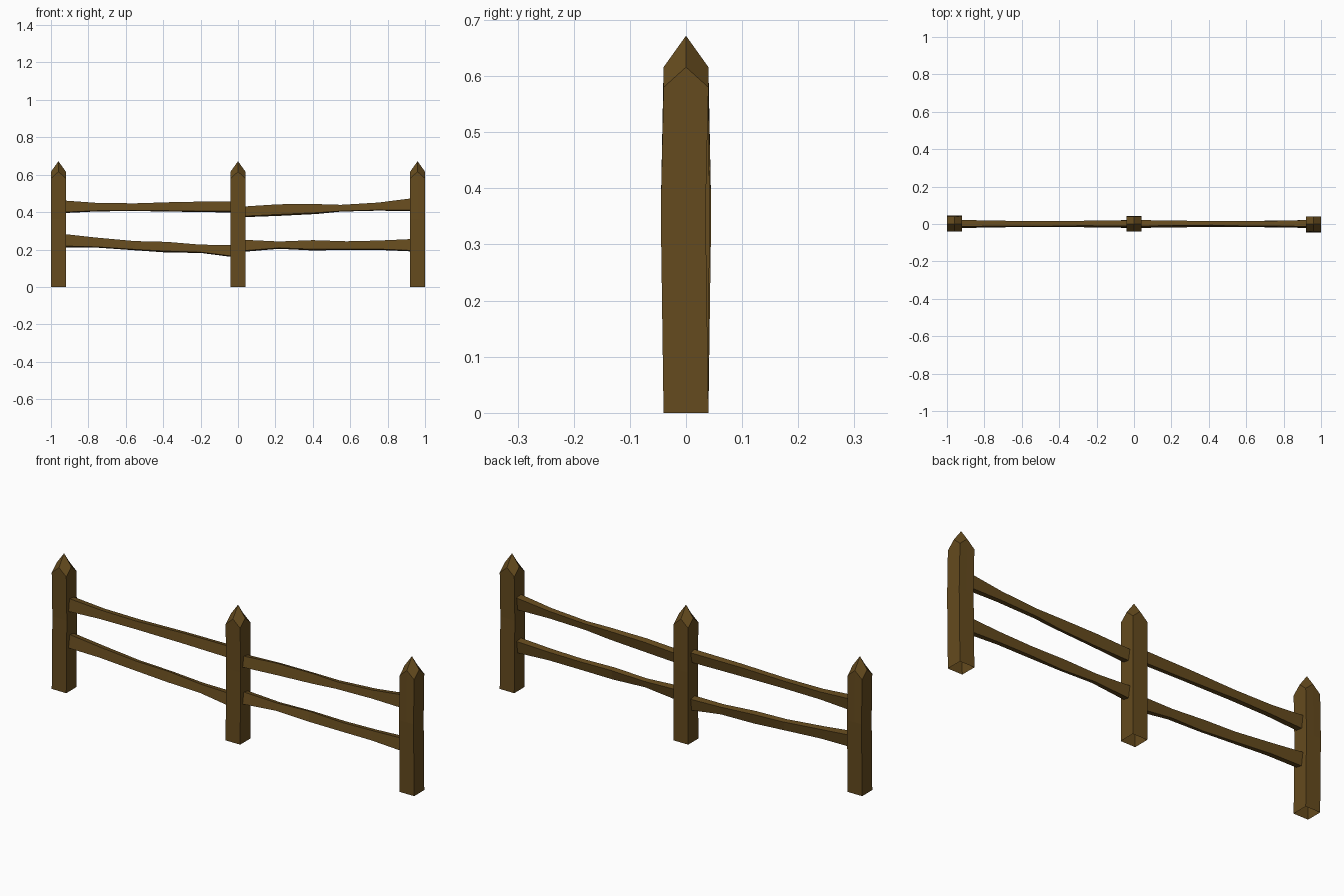
import bpy, bmesh, math

if "Cube" in bpy.data.objects:
    bpy.data.objects.remove(bpy.data.objects["Cube"])

wood = bpy.data.materials.new("brown_wood")
wood.diffuse_color = (0.13, 0.07, 0.013, 1)
wood.use_nodes = True
wood.node_tree.nodes["Principled BSDF"].inputs["Base Color"].default_value = wood.diffuse_color


def loft(name, rings, cap_ends=False, tip=None):
    """Join rings of points with quads; optionally cap both ends or close to a tip."""
    bm = bmesh.new()
    loops = [[bm.verts.new(p) for p in r] for r in rings]
    n = len(loops[0])
    for a, b in zip(loops, loops[1:]):
        for i in range(n):
            j = (i + 1) % n
            bm.faces.new((a[i], a[j], b[j], b[i]))
    if cap_ends:
        bm.faces.new(loops[0])
        bm.faces.new(loops[-1])
    if tip:
        # four facets, one over each corner
        t, top = bm.verts.new(tip), loops[-1]
        for i in range(0, n, 2):
            bm.faces.new((top[i - 1], top[i], top[i + 1], t))
    bmesh.ops.recalc_face_normals(bm, faces=bm.faces)
    me = bpy.data.meshes.new(name)
    bm.to_mesh(me)
    bm.free()
    me.materials.append(wood)
    ob = bpy.data.objects.new(name, me)
    bpy.context.collection.objects.link(ob)


CORNERS = [(-1, -1), (0, -1), (1, -1), (1, 0), (1, 1), (0, 1), (-1, 1), (-1, 0)]


def post(name, x, bulge):
    """Square post with open base, slight bow in y and a faceted point."""
    def ring(h, dy, z_corner, z_mid):
        return [(x + h * cx, dy + h * cy, z_corner if cx and cy else z_mid)
                for cx, cy in CORNERS]
    rings = [ring(0.04, 0, 0, 0), ring(0.04, bulge, 0.36, 0.36),
             ring(0.04, 0, 0.58, 0.616)]
    loft(name, rings, tip=(x, 0, 0.672))


def rail(name, stations):
    """Hewn rail; stations are (x, bottom, top, half thickness, twist in degrees)."""
    rings = []
    for x, lo, hi, hy, deg in stations:
        a = math.radians(deg)
        c, s = math.cos(a), math.sin(a)
        pts = [(u * 0.6 * c - v * s, u * 0.6 * s + v * c)
               for u, v in ((-1, -1), (1, -1), (1, 1), (-1, 1))]
        my, mz = max(p[0] for p in pts), max(p[1] for p in pts)
        rings.append([(x, p[0] / my * hy, (lo + hi) / 2 + p[1] / mz * (hi - lo) / 2)
                      for p in pts])
    loft(name, rings, cap_ends=True)


# Posts
post("left_post", -0.96, 0.005)
post("middle_post", 0, 0.002)
post("right_post", 0.96, -0.005)

# Rails
rail("left_upper_rail", [(-0.93, 0.395, 0.462, 0.022, -8), (-0.75, 0.404, 0.449, 0.018, -8),
                         (-0.55, 0.406, 0.447, 0.016, -5), (-0.3, 0.402, 0.455, 0.017, -10),
                         (-0.03, 0.398, 0.457, 0.02, -12)])
rail("left_lower_rail", [(-0.93, 0.212, 0.283, 0.022, -10), (-0.75, 0.21, 0.263, 0.018, -8),
                         (-0.55, 0.196, 0.245, 0.016, -10), (-0.38, 0.184, 0.241, 0.017, -14),
                         (-0.2, 0.182, 0.226, 0.017, -10), (-0.03, 0.16, 0.224, 0.021, -8)])
rail("right_upper_rail", [(0.03, 0.373, 0.43, 0.021, -10), (0.22, 0.38, 0.442, 0.018, -14),
                          (0.42, 0.39, 0.443, 0.016, -14), (0.55, 0.403, 0.439, 0.015, -8),
                          (0.75, 0.408, 0.451, 0.017, -8), (0.93, 0.405, 0.474, 0.021, -8)])
rail("right_lower_rail", [(0.03, 0.188, 0.252, 0.021, -10), (0.22, 0.204, 0.243, 0.017, -14),
                          (0.4, 0.195, 0.25, 0.016, -14), (0.58, 0.198, 0.244, 0.016, -8),
                          (0.75, 0.198, 0.248, 0.018, -10), (0.93, 0.19, 0.256, 0.021, -8)])
